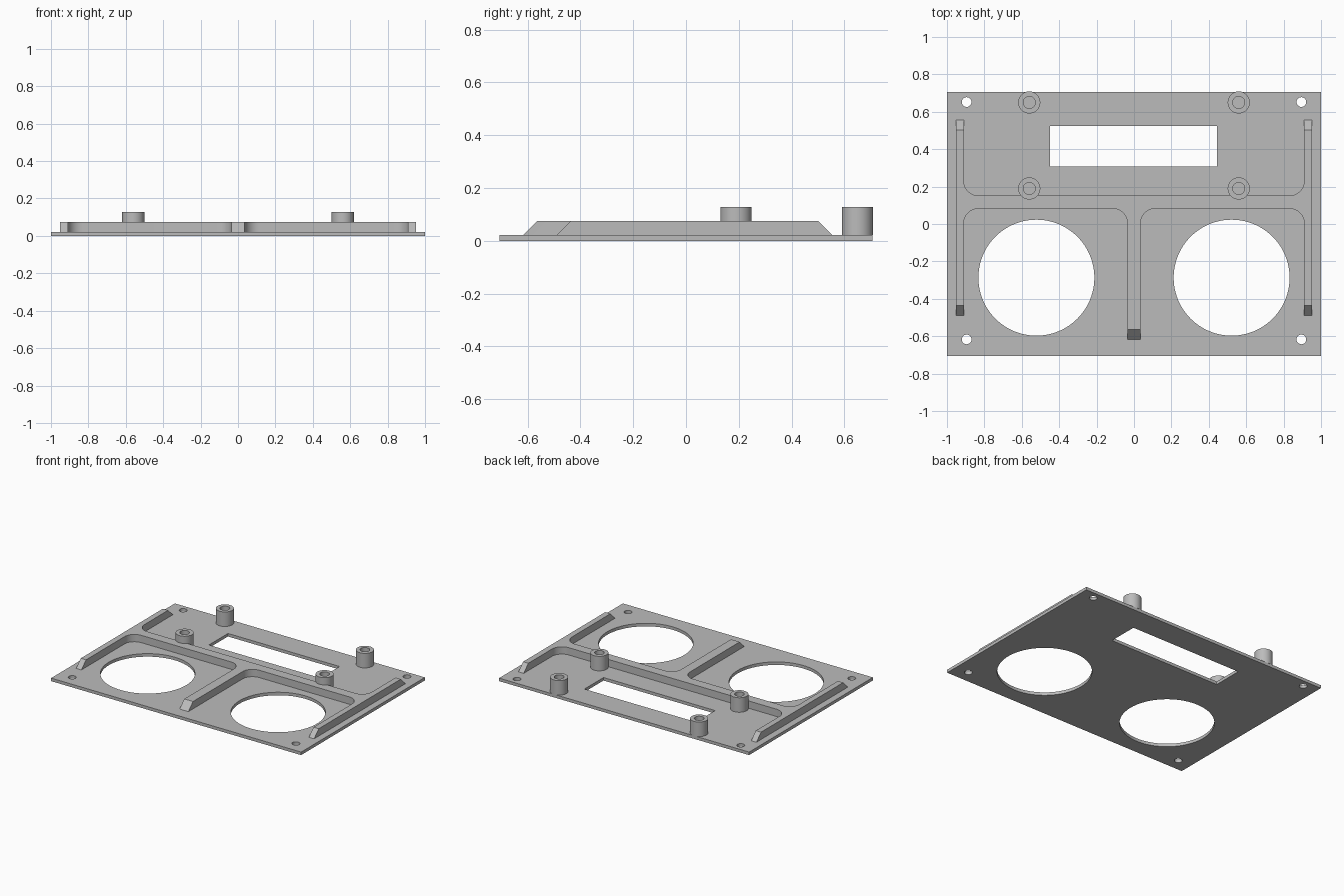
import bpy
import bmesh
from math import cos, sin, pi, radians

cube = bpy.data.objects.get("Cube")
if cube:
    bpy.data.objects.remove(cube, do_unlink=True)

PLATE_TOP = 0.022
RIB_TOP = 0.075
POST_TOP = 0.127

grey = bpy.data.materials.new("plain grey")
grey.use_nodes = True
grey.diffuse_color = (0.5, 0.5, 0.5, 1)
grey.node_tree.nodes["Principled BSDF"].inputs["Base Color"].default_value = (0.5, 0.5, 0.5, 1)


def prism(name, outline, z0, z1, top_outline=None):
    """Closed solid between a lower outline and an upper one."""
    bm = bmesh.new()
    low = [bm.verts.new((x, y, z0)) for x, y in outline]
    high = [bm.verts.new((x, y, z1)) for x, y in top_outline or outline]
    bm.faces.new(low)
    bm.faces.new(high)
    for i in range(len(low)):
        j = (i + 1) % len(low)
        bm.faces.new((low[i], low[j], high[j], high[i]))
    bmesh.ops.recalc_face_normals(bm, faces=bm.faces)
    mesh = bpy.data.meshes.new(name)
    bm.to_mesh(mesh)
    bm.free()
    mesh.materials.append(grey)
    obj = bpy.data.objects.new(name, mesh)
    bpy.context.collection.objects.link(obj)
    return obj


def arc(cx, cy, r, start=0, end=360, steps=64):
    """Points along an arc, angles in degrees, end point included."""
    angles = [radians(start + (end - start) * i / steps) for i in range(steps + 1)]
    return [(cx + r * cos(a), cy + r * sin(a)) for a in angles]


def circle(cx, cy, r, steps=64):
    return arc(cx, cy, r, steps=steps)[:-1]


def rect(x0, x1, y0, y1):
    return [(x0, y0), (x1, y0), (x1, y1), (x0, y1)]


def cut(obj, outline, z0, z1):
    cutter = prism(obj.name + "_cutter", outline, z0, z1)
    cutter.hide_render = True
    mod = obj.modifiers.new("cut", "BOOLEAN")
    mod.operation = "DIFFERENCE"
    mod.solver = "EXACT"
    mod.object = cutter
    bpy.context.view_layer.objects.active = obj
    bpy.ops.object.modifier_apply(modifier=mod.name)
    bpy.data.objects.remove(cutter, do_unlink=True)


def smooth(obj):
    bpy.ops.object.select_all(action="DESELECT")
    obj.select_set(True)
    bpy.context.view_layer.objects.active = obj
    bpy.ops.object.shade_smooth_by_angle(angle=radians(30))


# Base plate with window, two large openings and corner screw holes
plate = prism("base_plate", rect(-1, 1, -0.707, 0.707), 0, PLATE_TOP)
openings = [rect(-0.448, 0.445, 0.307, 0.525)]
for side in (-1, 1):
    openings.append(circle(side * 0.522, -0.287, 0.31, 96))
    for y in (-0.617, 0.652):
        openings.append(circle(side * 0.895, y, 0.026, 32))
for outline in openings:
    cut(plate, outline, -0.1, 0.1)
smooth(plate)

# Stiffening rib: outline of the +x half, filleted, then mirrored
FRONT, SIDE_FRONT, BACK = -0.617, -0.49, 0.555
INNER, OUTER, MID = 0.91, 0.952, 0.035
LOW, HIGH, R = 0.082, 0.152, 0.078
half = [(MID, FRONT)]
half += arc(MID + R, LOW - R, R, 180, 90, 12)
half += arc(INNER - R, LOW - R, R, 90, 0, 12)
half += [(INNER, SIDE_FRONT), (OUTER, SIDE_FRONT), (OUTER, BACK), (INNER, BACK)]
half += arc(INNER - R, HIGH + R, R, 0, -90, 12)
outline = half + [(-x, y) for x, y in reversed(half)]
# Rib ends slope inward at 45 degrees
rise = RIB_TOP - PLATE_TOP
slope = {FRONT: rise, SIDE_FRONT: rise, BACK: -rise}
rib = prism("stiffening_rib", outline, PLATE_TOP, RIB_TOP,
            [(x, y + slope.get(y, 0)) for x, y in outline])
smooth(rib)

# Four hollow mounting posts
for side, word in ((-1, "right"), (1, "left")):
    for y, place in ((0.19, "front"), (0.65, "back")):
        post = prism(f"{place}_{word}_mounting_post",
                     circle(side * 0.56, y, 0.059), PLATE_TOP, POST_TOP)
        cut(post, circle(side * 0.56, y, 0.032, 48), PLATE_TOP - 0.01, POST_TOP + 0.1)
        smooth(post)
